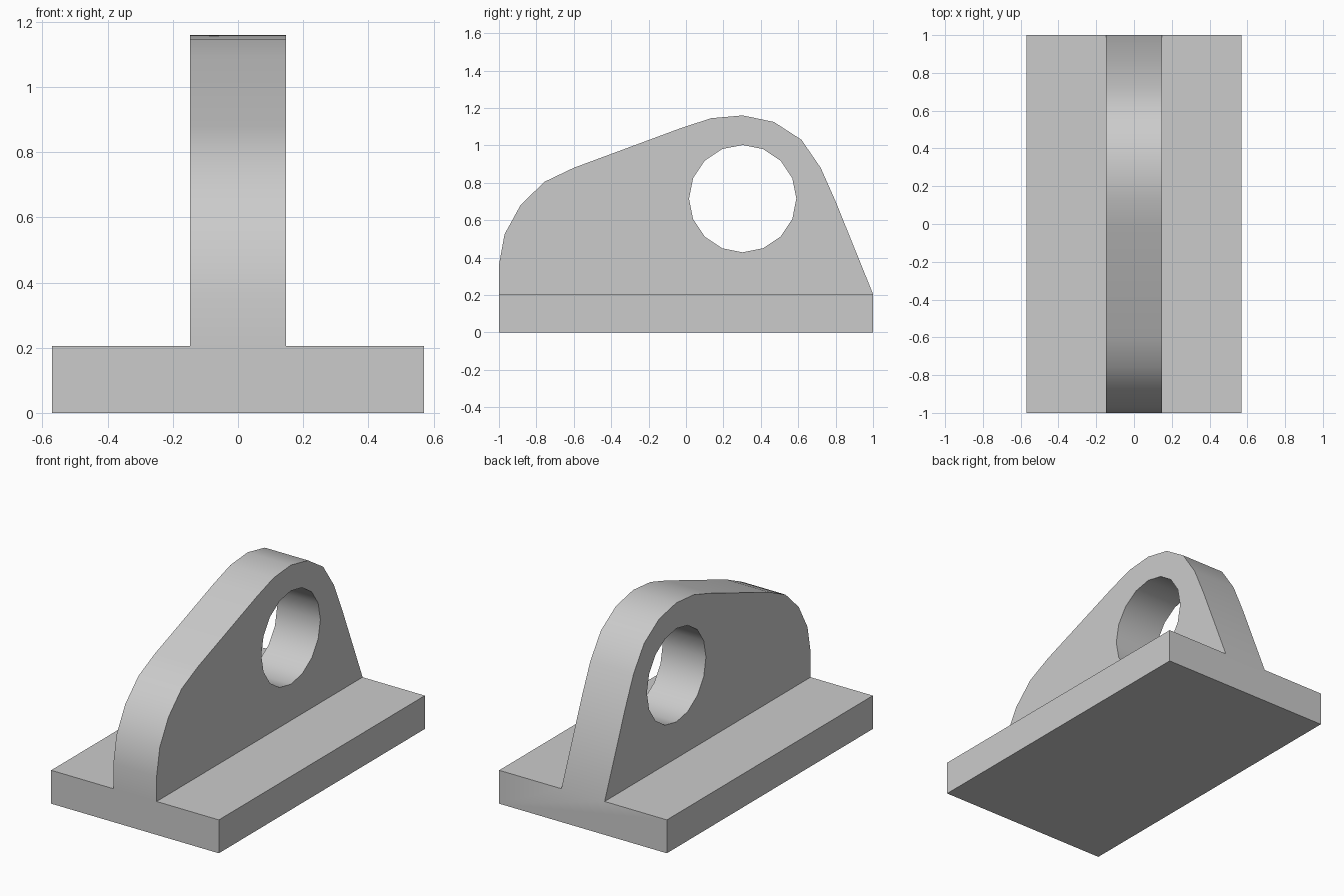
import bpy, bmesh, math

if "Cube" in bpy.data.objects:
    bpy.data.objects.remove(bpy.data.objects["Cube"])

BASE_W, BASE_H, RIB_W = 0.57, 0.205, 0.147
bm = bmesh.new()


def add_loop(points):
    verts = [bm.verts.new(p) for p in points]
    return verts, [bm.edges.new((verts[i - 1], verts[i])) for i in range(len(verts))]


def extrude(faces, offset):
    out = bmesh.ops.extrude_face_region(bm, geom=faces, use_keep_orig=True)
    moved = [g for g in out["geom"] if isinstance(g, bmesh.types.BMVert)]
    bmesh.ops.translate(bm, verts=moved, vec=offset)


# Upright rib: side outline with a 16-sided bore
outline = [(-1, BASE_H), (-1, 0.36), (-0.97, 0.525), (-0.885, 0.68), (-0.757, 0.805),
           (-0.6, 0.88), (-0.02, 1.095), (0.135, 1.145), (0.303, 1.16), (0.47, 1.125),
           (0.617, 1.03), (0.72, 0.88), (0.8, 0.7), (1, BASE_H)]
bore = [(0.303 + 0.287 * math.cos(i * math.tau / 16),
         0.715 + 0.287 * math.sin(i * math.tau / 16)) for i in range(16)]
edges = []
for loop in (outline, bore):
    edges += add_loop([(-RIB_W, y, z) for y, z in loop])[1]
bmesh.ops.triangle_fill(bm, edges=edges, use_beauty=True)
extrude(bm.faces[:], (2 * RIB_W, 0, 0))

# Base plate: front outline extruded to the back
plate = [(-BASE_W, 0), (BASE_W, 0), (BASE_W, BASE_H), (RIB_W, BASE_H),
         (-RIB_W, BASE_H), (-BASE_W, BASE_H)]
verts, _ = add_loop([(x, -1, z) for x, z in plate])
extrude([bm.faces.new(verts)], (0, 2, 0))

# Fuse rib and plate by opening the shared contact area
contact = [f for f in bm.faces if all(abs(v.co.z - BASE_H) < 1e-4 for v in f.verts)
           and abs(f.calc_center_median().x) < RIB_W - 0.01]
bmesh.ops.delete(bm, geom=contact, context="FACES")
bmesh.ops.remove_doubles(bm, verts=bm.verts[:], dist=1e-4)
bmesh.ops.recalc_face_normals(bm, faces=bm.faces[:])

mesh = bpy.data.meshes.new("mounting_bracket")
bm.to_mesh(mesh)
bm.free()
bracket = bpy.data.objects.new("mounting_bracket", mesh)
bpy.context.collection.objects.link(bracket)
bpy.context.view_layer.objects.active = bracket
bracket.select_set(True)
bpy.ops.object.shade_smooth_by_angle(angle=math.radians(30))
